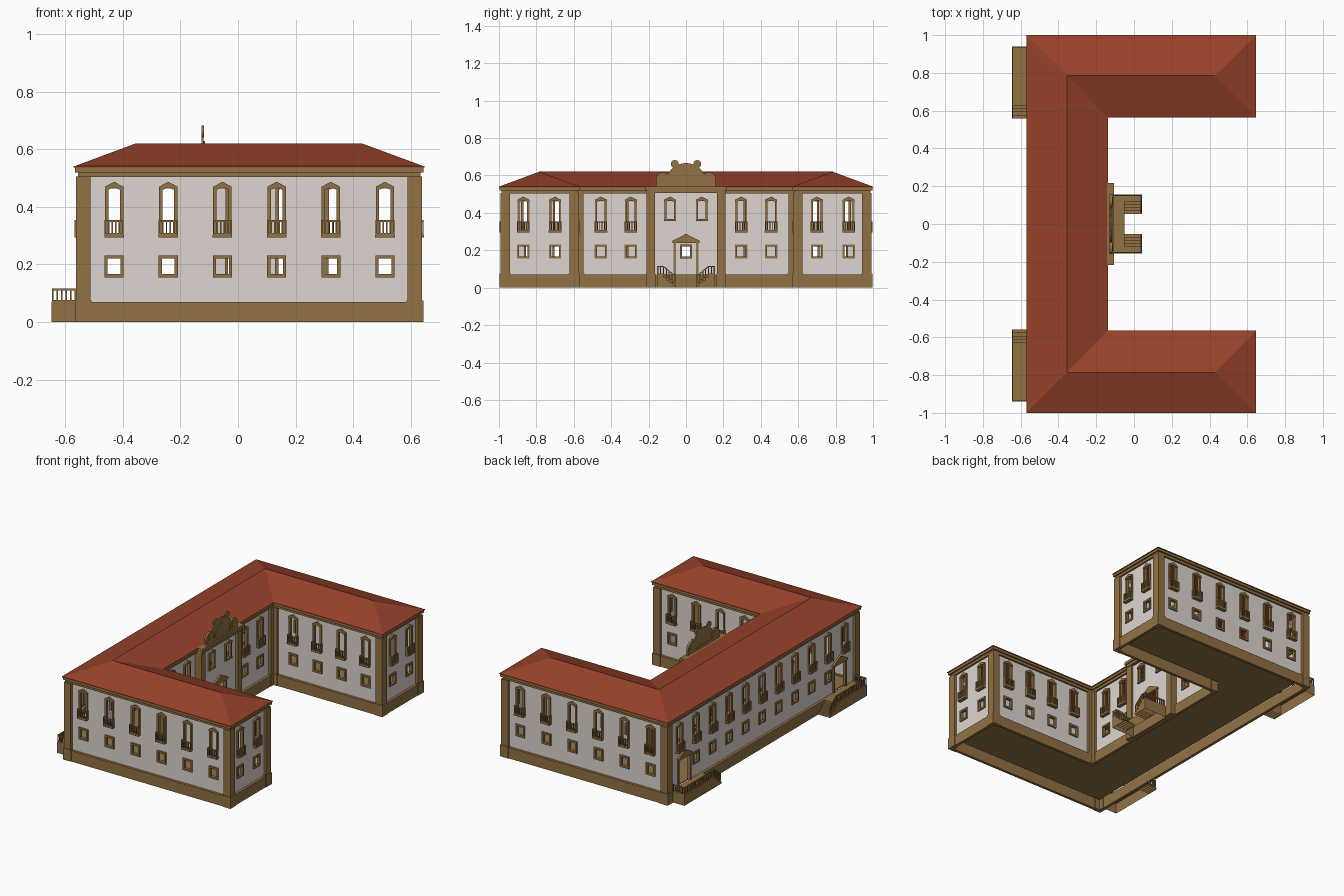
import bpy, bmesh, math
from mathutils import Vector, Matrix

cube = bpy.data.objects.get("Cube")
if cube:
    bpy.data.objects.remove(cube)


def material(name, rgb):
    m = bpy.data.materials.new(name)
    m.use_nodes = True
    m.diffuse_color = (*rgb, 1)
    m.node_tree.nodes["Principled BSDF"].inputs["Base Color"].default_value = (*rgb, 1)
    return m


STONE = material("tan stone", (0.29, 0.167, 0.058))
PLASTER = material("pale plaster", (0.73, 0.665, 0.635))
TILE = material("red roof tile", (0.31, 0.054, 0.023))
parts = {}


def part(name, mat=STONE):
    """Mesh that collects all pieces of one named part."""
    if name not in parts:
        parts[name] = (bmesh.new(), mat)
    return parts[name][0]


def prism(bm, M, pts, v0, v1):
    """Extrude a (u, z) outline along v, in the frame M."""
    a = [bm.verts.new(M @ Vector((u, v0, z))) for u, z in pts]
    b = [bm.verts.new(M @ Vector((u, v1, z))) for u, z in pts]
    bm.faces.new(a)
    bm.faces.new(b[::-1])
    for i in range(len(a)):
        j = (i + 1) % len(a)
        bm.faces.new((a[j], a[i], b[i], b[j]))


def box(bm, M, u0, u1, v0, v1, z0, z1):
    prism(bm, M, [(u0, z0), (u1, z0), (u1, z1), (u0, z1)], v0, v1)


def disc(bm, M, u, z, r, v0, v1, n=20, turn=2 * math.pi):
    """Round plate, or a half plate when turn is pi."""
    angles = [turn * i / n for i in range(n)]
    prism(bm, M, [(u + r * math.cos(a), z + r * math.sin(a)) for a in angles], v0, v1)


def landing_block(bm, x0, x1, y0, y1, top):
    """Masonry block that is open underneath."""
    y0, y1 = sorted((y0, y1))
    xy = [(x0, y0), (x1, y0), (x1, y1), (x0, y1)]
    low, high = ([bm.verts.new((x, y, z)) for x, y in xy] for z in (0, top))
    bm.faces.new(high)
    for i in range(4):
        j = (i + 1) % 4
        bm.faces.new((low[i], low[j], high[j], high[i]))


def railing(bm, p0, p1, n, h=0.047, w=0.003):
    """Balusters with a top and bottom rail from p0 to p1."""
    p0, p1 = Vector(p0), Vector(p1)
    flat = Vector((p1.x - p0.x, p1.y - p0.y, 0))
    d = flat.normalized()
    M = Matrix(((d.x, d.y, 0, p0.x), (d.y, -d.x, 0, p0.y), (0, 0, 1, p0.z), (0, 0, 0, 1)))
    length, rise = flat.length, p1.z - p0.z
    for z in (0, h - 0.007):
        prism(bm, M, [(0, z), (length, rise + z), (length, rise + z + 0.007), (0, z + 0.007)], -w, w)
    for i in range(n):
        t = i / (n - 1)
        box(bm, M, t * length - w, t * length + w, -w, w, rise * t, rise * t + h)


def outline(d):
    """U-shaped plan, moved inwards by d."""
    x0, x1, xc, y1, yc = -0.57 + d, 0.647 - d, -0.138 - d, 1 - d, 0.565 + d
    return [(x0, -y1), (x1, -y1), (x1, -yc), (xc, -yc), (xc, yc), (x1, yc), (x1, y1), (x0, y1)]


def band(name, d_out, d_in, z0, z1, mat=STONE):
    """Hollow moulding that runs round the whole plan."""
    bm = part(name, mat)
    rings = [[bm.verts.new((x, y, z)) for x, y in outline(d)]
             for d, z in ((d_out, z0), (d_out, z1), (d_in, z1), (d_in, z0))]
    for k in range(4):
        a, b = rings[k], rings[(k + 1) % 4]
        for i in range(8):
            j = (i + 1) % 8
            bm.faces.new((a[i], a[j], b[j], b[i]))


# Hollow plinth and a thin raised floor
band("plinth", 0.008, 0.026, 0, 0.07)
prism(part("floor"), Matrix(((1, 0, 0, 0), (0, 0, 1, 0), (0, 1, 0, 0), (0, 0, 0, 1))),
      outline(0.042), 0.06, 0.066)

# Cornice
band("cornice", 0.014, 0.026, 0.503, 0.52)
band("cornice", 0.004, 0.026, 0.52, 0.538)

# Hipped roof
roof = part("roof", TILE)
eave = [roof.verts.new((x, y, 0.54)) for x, y in outline(0)]
ridge = [roof.verts.new((x, y, 0.62)) for x, y in
         ((0.43, -0.785), (-0.355, -0.785), (-0.355, 0.785), (0.43, 0.785))]
for i, top in enumerate([(0, 1), (0,), (1, 0), (2, 1), (3, 2), (3,), (2, 3), (1, 2)]):
    roof.faces.new([eave[i], eave[(i + 1) % 8]] + [ridge[k] for k in top])
band("roof_edge", 0, 0.01, 0.536, 0.541, TILE)


def lower_window(M, u):
    bm = part("lower_window_frames")
    for s in (-1, 1):
        a, b = sorted((u + s * 0.022, u + s * 0.033))
        box(bm, M, a, b, -0.012, 0.008, 0.155, 0.232)
    for z in (0.155, 0.22):
        box(bm, M, u - 0.022, u + 0.022, -0.012, 0.008, z, z + 0.012)
    return (u - 0.022, u + 0.022, 0.167, 0.22)


def upper_window(M, u, balcony=True):
    bm = part("upper_window_frames")
    z0 = 0.3 if balcony else 0.362
    for s in (-1, 1):
        a, b = sorted((u + s * 0.02, u + s * 0.032))
        box(bm, M, a, b, -0.012, 0.008, z0, 0.46)
    prism(bm, M, [(u - 0.032, 0.46), (u - 0.018, 0.46), (u, 0.468), (u + 0.018, 0.46),
                  (u + 0.032, 0.46), (u + 0.032, 0.47), (u, 0.487), (u - 0.032, 0.47)], -0.012, 0.011)
    box(bm, M, u - 0.032, u + 0.032, -0.012, 0.01, z0 - 0.006, z0 + 0.004)
    if balcony:
        bm = part("balconies")
        box(bm, M, u - 0.034, u + 0.034, 0, 0.023, 0.294, 0.302)
        corners = [M @ Vector((u + a, v, 0.302)) for a, v in
                   ((-0.031, 0.002), (-0.031, 0.02), (0.031, 0.02), (0.031, 0.002))]
        for k, n in enumerate((3, 6, 3)):
            railing(bm, corners[k], corners[k + 1], n, 0.053, 0.0025)
    return (u - 0.02, u + 0.02, z0, 0.464)


def door(M, u):
    bm = part("door_frames")
    for s in (-1, 1):
        a, b = sorted((u + s * 0.055, u + s * 0.067))
        box(bm, M, a, b, -0.012, 0.008, 0.07, 0.24)
    prism(bm, M, [(u - 0.073, 0.238), (u + 0.073, 0.238), (u + 0.073, 0.25),
                  (u, 0.288), (u - 0.073, 0.25)], -0.012, 0.012)
    return (u - 0.055, u + 0.055, 0.07, 0.238)


def wall_panel(M, start, end, holes):
    """Flat wall split into cells, leaving out the openings."""
    bm = part("walls", PLASTER)
    us = sorted({start, end, *(h[0] for h in holes), *(h[1] for h in holes)})
    zs = sorted({0.05, 0.538, *(h[2] for h in holes), *(h[3] for h in holes)})
    for u0, u1 in zip(us, us[1:]):
        for z0, z1 in zip(zs, zs[1:]):
            u, z = (u0 + u1) / 2, (z0 + z1) / 2
            if not any(h[0] < u < h[1] and h[2] < z < h[3] for h in holes):
                bm.faces.new([bm.verts.new(M @ Vector((a, 0, c)))
                              for a, c in ((u0, z0), (u1, z0), (u1, z1), (u0, z1))])


# Window positions along each wall, in world x or y
side = [-0.43 + 0.188 * i for i in range(6)]
inner = [0.51 - 0.174 * i for i in range(4)]
court = [-0.455, -0.295, 0.295, 0.455]
rear = [0.17 * i for i in range(-5, 6)]
layout = [side, [-0.87, -0.7], inner, court, inner, [0.7, 0.87], side, rear]
plan = outline(0.025)
for i, places in enumerate(layout):
    A, B = Vector(plan[i]), Vector(plan[(i + 1) % 8])
    d = (B - A).normalized()
    length = (B - A).length
    M = Matrix(((d.x, d.y, 0, A.x), (d.y, -d.x, 0, A.y), (0, 0, 1, 0), (0, 0, 0, 1)))

    def along(c):
        return (c - A.x) * d.x if abs(d.x) > 0.5 else (c - A.y) * d.y

    doors = [-0.8, 0.8] if i == 7 else []
    holes = [upper_window(M, along(c)) for c in places]
    holes += [lower_window(M, along(c)) for c in places if all(abs(c - q) > 0.1 for q in doors)]
    holes += [door(M, along(c)) for c in doors]
    # Corner pilasters with wider feet
    for end, corner in ((0, i), (1, (i + 1) % 8)):
        a, b = (0, 0.042) if corner in (3, 4) else (-0.017, 0.033)
        for name, grow, v, z0, z1 in (("corner_pilasters", 0, 0.017, 0.07, 0.505),
                                      ("pilaster_feet", 0.004, 0.021, 0, 0.075)):
            lo, hi = a - grow, b + grow
            if end:
                lo, hi = length - hi, length - lo
            box(part(name), M, lo, hi, -0.005, v, z0, z1)
    if i == 3:
        # Projecting entrance bay with its crest
        mid = along(0)
        front = M @ Matrix.Translation((0, 0.03, 0))
        bay_holes = [upper_window(front, mid + s * 0.085, False) for s in (-1, 1)]
        wall_panel(front, mid - 0.188, mid + 0.188, bay_holes + [door(front, mid)])
        holes.append((mid - 0.188, mid + 0.188, 0.05, 0.538))
        bay, crest = part("entrance_bay"), part("roof_crest")
        for s in (-1, 1):
            u = mid + s * 0.188
            box(bay, M, u - 0.022, u + 0.022, 0, 0.045, 0.07, 0.51)
            box(bay, M, u - 0.026, u + 0.026, 0, 0.049, 0, 0.075)
            disc(crest, M, mid + s * 0.122, 0.578, 0.038, 0.034, 0.049)
            disc(crest, M, mid + s * 0.122, 0.578, 0.02, 0.032, 0.052)
            disc(crest, M, mid + s * 0.06, 0.661, 0.021, 0.036, 0.045)
        box(bay, M, mid - 0.188, mid + 0.188, 0.025, 0.038, 0, 0.07)
        box(bay, M, mid - 0.21, mid + 0.21, 0, 0.051, 0.505, 0.522)
        box(bay, M, mid - 0.216, mid + 0.216, 0, 0.058, 0.522, 0.542)
        box(crest, M, mid - 0.16, mid + 0.16, 0.034, 0.049, 0.54, 0.56)
        disc(crest, M, mid, 0.558, 0.108, 0.037, 0.044, 32, math.pi * 32 / 31)
        disc(crest, M, mid, 0.558, 0.07, 0.037, 0.048, 24, math.pi * 24 / 23)
    wall_panel(M, 0, length, holes)

# Entrance landing and twin stairs
stair, rails = part("entrance_stairs"), part("entrance_railings")
landing_block(stair, -0.14, -0.05, -0.155, 0.155, 0.07)
for s in (-1, 1):
    landing_block(stair, -0.05, 0.042, s * 0.12, s * 0.155, 0.07)
    for k in range(4):
        y = 0.12 - 0.0165 * k
        landing_block(stair, -0.05, 0.042, s * y, s * (y - 0.0165), 0.056 - 0.014 * k)
    railing(rails, (-0.11, s * 0.151, 0.07), (0.038, s * 0.151, 0.07), 10)
    railing(rails, (0.038, s * 0.151, 0.07), (0.038, s * 0.12, 0.07), 3)
    railing(rails, (0.038, s * 0.12, 0.07), (0.038, s * 0.06, 0.02), 5)

# Rear door landings with steps at the inner ends
stair, rails = part("rear_landings"), part("rear_railings")
for s in (-1, 1):
    landing_block(stair, -0.647, -0.56, s * 0.625, s * 0.94, 0.07)
    for k in range(4):
        y = 0.625 - 0.0165 * k
        landing_block(stair, -0.647, -0.56, s * y, s * (y - 0.0165), 0.056 - 0.014 * k)
    railing(rails, (-0.565, s * 0.936, 0.07), (-0.643, s * 0.936, 0.07), 6)
    railing(rails, (-0.643, s * 0.936, 0.07), (-0.643, s * 0.625, 0.07), 20)
    railing(rails, (-0.643, s * 0.625, 0.07), (-0.643, s * 0.565, 0.02), 5)

# Turn every part into an object
for name, (bm, mat) in parts.items():
    if name not in ("walls", "roof", "entrance_stairs", "rear_landings"):
        bmesh.ops.recalc_face_normals(bm, faces=bm.faces)
    me = bpy.data.meshes.new(name)
    bm.to_mesh(me)
    bm.free()
    me.materials.append(mat)
    bpy.context.collection.objects.link(bpy.data.objects.new(name, me))
